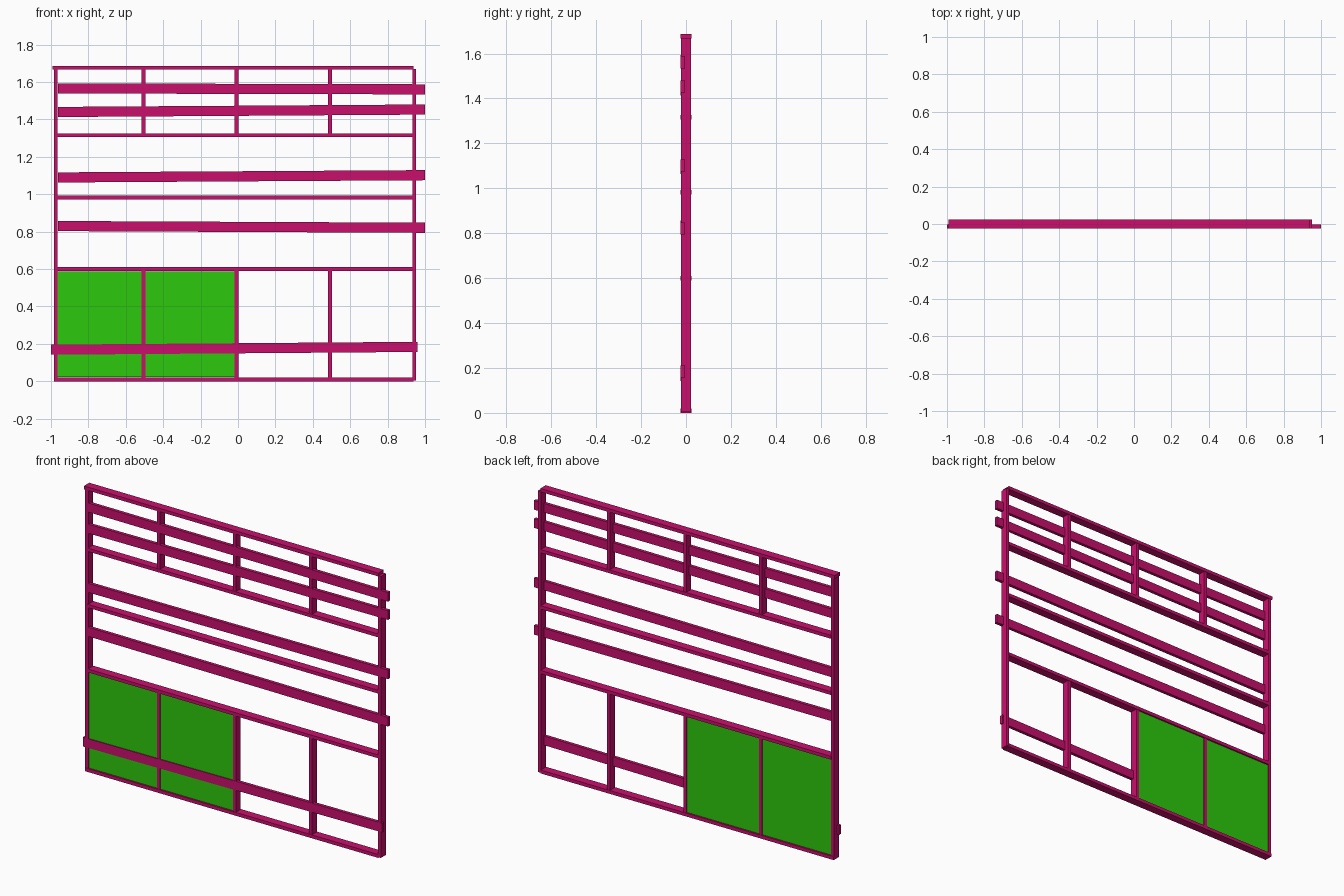
import bpy

if "Cube" in bpy.data.objects:
    bpy.data.objects.remove(bpy.data.objects["Cube"])


def material(name, color):
    m = bpy.data.materials.new(name)
    m.diffuse_color = color
    m.use_nodes = True
    m.node_tree.nodes["Principled BSDF"].inputs["Base Color"].default_value = m.diffuse_color
    return m


PINK = material("pink_paint", (0.58, 0.005, 0.15, 1))
GREEN = material("green_panel", (0.026, 0.58, 0.004, 1))


def beam(name, x0, x1, y0, y1, left, right, mat=PINK):
    """Box whose (bottom, top) heights may differ at its left and right end."""
    verts = [(x, y, z) for x, ends in ((x0, left), (x1, right))
             for y in (y0, y1) for z in ends]
    faces = [(0, 1, 3, 2), (4, 6, 7, 5), (0, 4, 5, 1),
             (2, 3, 7, 6), (0, 2, 6, 4), (1, 5, 7, 3)]
    me = bpy.data.meshes.new(name)
    me.from_pydata(verts, [], faces)
    me.materials.append(mat)
    ob = bpy.data.objects.new(name, me)
    bpy.context.collection.objects.link(ob)
    return ob


def box(name, x0, x1, d, z0, z1, mat=PINK):
    return beam(name, x0, x1, -d, d, (z0, z1), (z0, z1), mat)


# Outer posts
box("left_post", -0.985, -0.965, 0.023, 0.003, 1.668)
box("right_post", 0.934, 0.952, 0.023, 0.003, 1.67)

# Horizontal rails: start x, bottom z
for name, x0, z in (("bottom_rail", -0.985, 0.0), ("lower_rail", -0.968, 0.59),
                    ("middle_rail", -0.968, 0.973), ("upper_rail", -0.968, 1.306),
                    ("top_rail", -0.992, 1.667)):
    box(name, x0, 0.937, 0.025, z, z + 0.02)

# Short dividers in the lower and upper bays
for x in (-0.505, -0.008, 0.492):
    box("lower_divider", x - 0.01, x + 0.01, 0.0225, 0.02, 0.59)
    box("upper_divider", x - 0.01, x + 0.01, 0.0225, 1.326, 1.667)

# Green infill panels
for x0, x1 in ((-0.965, -0.515), (-0.495, -0.018)):
    box("infill_panel", x0, x1, 0.018, 0.022, 0.588, GREEN)

# Slightly crooked slats: x range, centre height at each end
for x0, x1, zl, zr in ((-0.963, 1.0, 1.566, 1.561), (-0.963, 1.0, 1.440, 1.453),
                       (-0.963, 1.0, 1.090, 1.102), (-0.963, 1.0, 0.830, 0.821),
                       (-1.0, 0.96, 0.169, 0.184)):
    beam("slat", x0, x1, -0.0235, -0.004,
         (zl - 0.027, zl + 0.027), (zr - 0.027, zr + 0.027))
